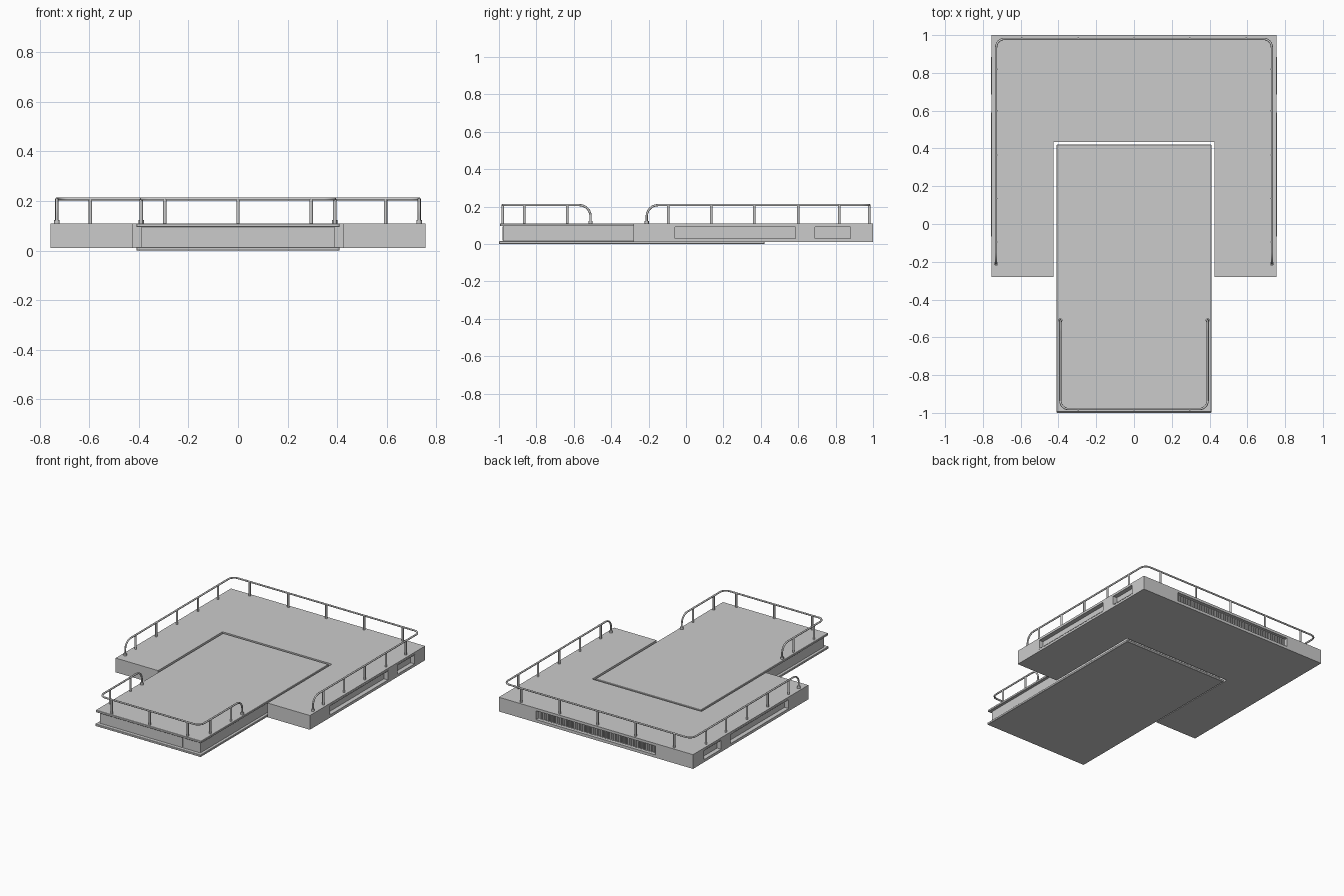
import bpy, bmesh, math
from mathutils import Vector

if "Cube" in bpy.data.objects:
    bpy.data.objects.remove(bpy.data.objects["Cube"])


def finish(name, bm):
    me = bpy.data.meshes.new(name)
    bmesh.ops.recalc_face_normals(bm, faces=bm.faces)
    bm.to_mesh(me)
    bm.free()
    ob = bpy.data.objects.new(name, me)
    bpy.context.collection.objects.link(ob)
    return ob


def add_box(bm, x0, x1, y0, y1, z0, z1):
    vs = bmesh.ops.create_cube(bm, size=1)["verts"]
    for v in vs:
        v.co = Vector(((x0 + x1) / 2 + v.co.x * (x1 - x0),
                       (y0 + y1) / 2 + v.co.y * (y1 - y0),
                       (z0 + z1) / 2 + v.co.z * (z1 - z0)))


def boxes(name, *dims):
    bm = bmesh.new()
    for d in dims:
        add_box(bm, *d)
    return finish(name, bm)


def prism(name, outline, z0, z1):
    bm = bmesh.new()
    f = bm.faces.new([bm.verts.new((x, y, z0)) for x, y in outline])
    up = bmesh.ops.extrude_face_region(bm, geom=[f])["geom"]
    bmesh.ops.translate(bm, vec=(0, 0, z1 - z0),
                        verts=[g for g in up if isinstance(g, bmesh.types.BMVert)])
    return finish(name, bm)


def soften(ob, width=0.003):
    m = ob.modifiers.new("edge", 'BEVEL')
    m.width = width
    m.segments = 1


def fillet(points, radii, n=6):
    """Round the right-angled inner corners of a path."""
    out = [points[0]]
    for a, b, c, r in zip(points, points[1:], points[2:], radii):
        u, w = (a - b).normalized(), (c - b).normalized()
        o = b + (u + w) * r
        for i in range(n + 1):
            t = i / n * math.pi / 2
            out.append(o - w * r * math.cos(t) - u * r * math.sin(t))
    return out + [points[-1]]


def rail(name, hx, y_start, y_end, posts):
    low, high = 0.11, 0.208
    corners = [Vector(p) for p in (
        (-hx, y_start, low), (-hx, y_start, high), (-hx, y_end, high),
        (hx, y_end, high), (hx, y_start, high), (hx, y_start, low))]
    pts = fillet(corners, (0.06, 0.045, 0.045, 0.06))
    cu = bpy.data.curves.new(name, 'CURVE')
    cu.dimensions = '3D'
    cu.bevel_depth = 0.006
    cu.bevel_resolution = 2
    cu.use_fill_caps = True
    sp = cu.splines.new('POLY')
    sp.points.add(len(pts) - 1)
    for p, co in zip(sp.points, pts):
        p.co = (*co, 1)
    sp.use_smooth = True
    ob = bpy.data.objects.new(name, cu)
    bpy.context.collection.objects.link(ob)

    # Upright posts and the collars under them
    bm = bmesh.new()

    def cyl(x, y, z0, z1, r):
        vs = bmesh.ops.create_cone(bm, cap_ends=True, segments=12, radius1=r,
                                   radius2=r, depth=z1 - z0)["verts"]
        bmesh.ops.translate(bm, verts=vs, vec=(x, y, (z0 + z1) / 2))
    for x, y in posts:
        cyl(x, y, low - 0.002, high, 0.007)
    for s in (-1, 1):
        cyl(s * hx, y_start, low - 0.002, low + 0.014, 0.011)
    smooth.append(finish(name + "_posts", bm))


smooth = []

# U-shaped main platform
main = prism("main_platform", [
    (-0.755, -0.28), (-0.425, -0.28), (-0.425, 0.435), (0.425, 0.435),
    (0.425, -0.28), (0.755, -0.28), (0.755, 1.0), (-0.755, 1.0)], 0.01, 0.11)

# Window-like recesses in the sides and the back
dims = [(-0.465, 0.465, 0.97, 1.1, 0.03, 0.092)]
for s in (-1, 1):
    xs = sorted((s * 0.725, s * 0.9))
    dims += [(*xs, -0.06, 0.585, 0.03, 0.092), (*xs, 0.69, 0.88, 0.03, 0.092)]
cutter = boxes("recess_cutter", *dims)
cutter.hide_render = True
mod = main.modifiers.new("recesses", 'BOOLEAN')
mod.object = cutter
mod.solver = 'EXACT'
bpy.context.view_layer.objects.active = main
bpy.ops.object.modifier_apply(modifier="recesses")
bpy.data.objects.remove(cutter)

# Thin frames round the side recesses
bm = bmesh.new()
for s in (-1, 1):
    xs = sorted((s * 0.75, s * 0.7565))
    for y0, y1 in ((-0.06, 0.585), (0.69, 0.88)):
        t = 0.005
        add_box(bm, *xs, y0 - t, y1 + t, 0.03 - t, 0.03)
        add_box(bm, *xs, y0 - t, y1 + t, 0.092, 0.092 + t)
        add_box(bm, *xs, y0 - t, y0, 0.03, 0.092)
        add_box(bm, *xs, y1, y1 + t, 0.03, 0.092)
finish("recess_frames", bm)

# Fine ribs inside the back recess
boxes("back_ribs", *[(x, x + 0.009, 0.968, 0.978, 0.03, 0.092)
                     for x in (-0.46 + 0.02 * i for i in range(46))])

# Sliding platform: top deck, core, bottom plate
soften(boxes("slide_deck", (-0.41, 0.41, -0.995, 0.42, 0.095, 0.11)), 0.002)
boxes("slide_core", (-0.39, 0.39, -0.975, 0.41, 0.012, 0.098))
soften(boxes("slide_bottom", (-0.41, 0.41, -1.0, 0.42, 0.0, 0.015)), 0.002)
boxes("front_panel", (-0.255, 0.255, -0.981, -0.97, 0.02, 0.093))

# Handrails
side_ys = (-0.095, 0.135, 0.365, 0.6, 0.82)
rail("rear_rail", 0.73, -0.21, 0.98,
     [(s * 0.73, y) for s in (-1, 1) for y in side_ys]
     + [(x, 0.98) for x in (-0.595, -0.295, 0, 0.295, 0.595)])
rail("front_rail", 0.39, -0.51, -0.98,
     [(s * 0.39, y) for s in (-1, 1) for y in (-0.635, -0.865)]
     + [(x, -0.98) for x in (-0.295, 0, 0.295)])

# Smooth the round posts
for ob in smooth:
    bpy.ops.object.select_all(action='DESELECT')
    ob.select_set(True)
    bpy.context.view_layer.objects.active = ob
    bpy.ops.object.shade_smooth_by_angle(angle=math.radians(40))
